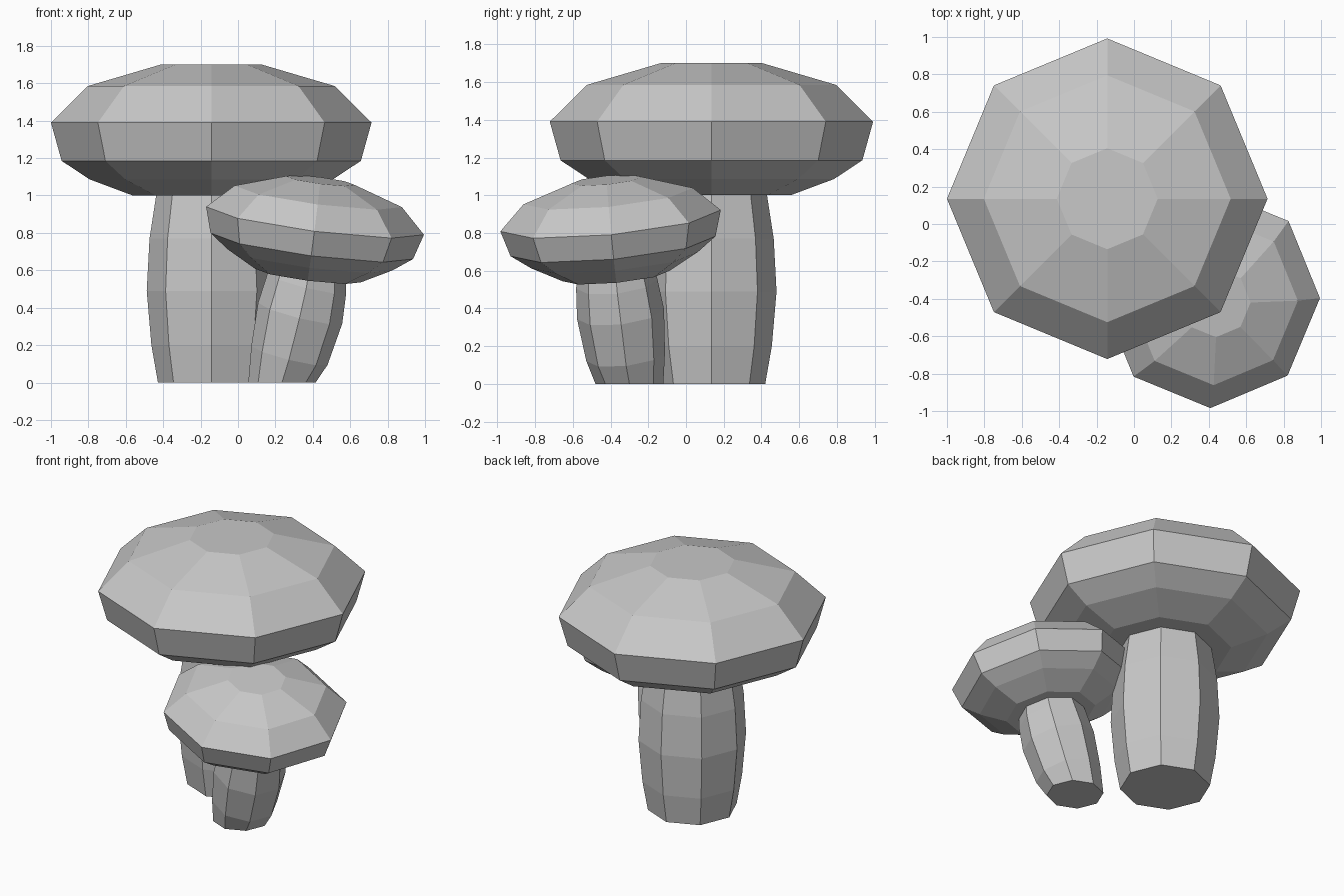
import bpy
import bmesh
import math
from mathutils import Vector

SIDES = 8

cube = bpy.data.objects.get("Cube")
if cube:
    bpy.data.objects.remove(cube, do_unlink=True)

# Single stone grey for everything
grey = bpy.data.materials.new("stone_grey")
grey.use_nodes = True
colour = (0.58, 0.58, 0.58, 1)
grey.diffuse_color = colour
grey.node_tree.nodes["Principled BSDF"].inputs["Base Color"].default_value = colour


def loft(name, rings):
    """Closed octagonal solid through rings of (centre, radius, axis)."""
    bm = bmesh.new()
    loops = []
    for centre, radius, axis in rings:
        turn = Vector((0, 0, 1)).rotation_difference(Vector(axis))
        loop = []
        for i in range(SIDES):
            a = math.tau * i / SIDES
            spoke = Vector((radius * math.cos(a), radius * math.sin(a), 0))
            loop.append(bm.verts.new(Vector(centre) + turn @ spoke))
        loops.append(loop)
    for low, high in zip(loops, loops[1:]):
        for i in range(SIDES):
            j = (i + 1) % SIDES
            bm.faces.new((low[i], low[j], high[j], high[i]))
    bm.faces.new(loops[0][::-1])
    bm.faces.new(loops[-1])
    bmesh.ops.recalc_face_normals(bm, faces=bm.faces[:])
    mesh = bpy.data.meshes.new(name)
    bm.to_mesh(mesh)
    bm.free()
    mesh.materials.append(grey)
    obj = bpy.data.objects.new(name, mesh)
    bpy.context.collection.objects.link(obj)
    return obj


def along_axis(base, axis, profile):
    """Rings from (radius, height) pairs measured along an axis."""
    direction = Vector(axis).normalized()
    return [(Vector(base) + direction * h, r, axis) for r, h in profile]


UP = (0, 0, 1)

# Large mushroom: upright, heights measured from the ground
large_base = (-0.143, 0.135, 0)
loft("large_stem", along_axis(large_base, UP, [
    (0.285, 0), (0.32, 0.2), (0.345, 0.49), (0.33, 0.77), (0.293, 1.01)]))
loft("large_cap", along_axis(large_base, UP, [
    (0.42, 1.0), (0.65, 1.086), (0.80, 1.185), (0.857, 1.39),
    (0.66, 1.585), (0.27, 1.70)]))

# Small mushroom cap: tilted, heights measured from its widest ring
loft("small_cap", along_axis((0.412, -0.4, 0.865), (0.129, -0.098, 1), [
    (0.285, -0.297), (0.444, -0.212), (0.546, -0.137), (0.587, 0),
    (0.451, 0.132), (0.185, 0.218)]))

# Small mushroom stem: leaning, cut flat at the ground
LEAN = (0.25, -0.12, 1)
loft("small_stem", [
    ((0.235, -0.30, 0), 0.18, UP),
    ((0.275, -0.32, 0.145), 0.21, LEAN),
    ((0.332, -0.347, 0.37), 0.232, LEAN),
    ((0.368, -0.367, 0.53), 0.217, LEAN),
    ((0.384, -0.376, 0.63), 0.20, LEAN)])
